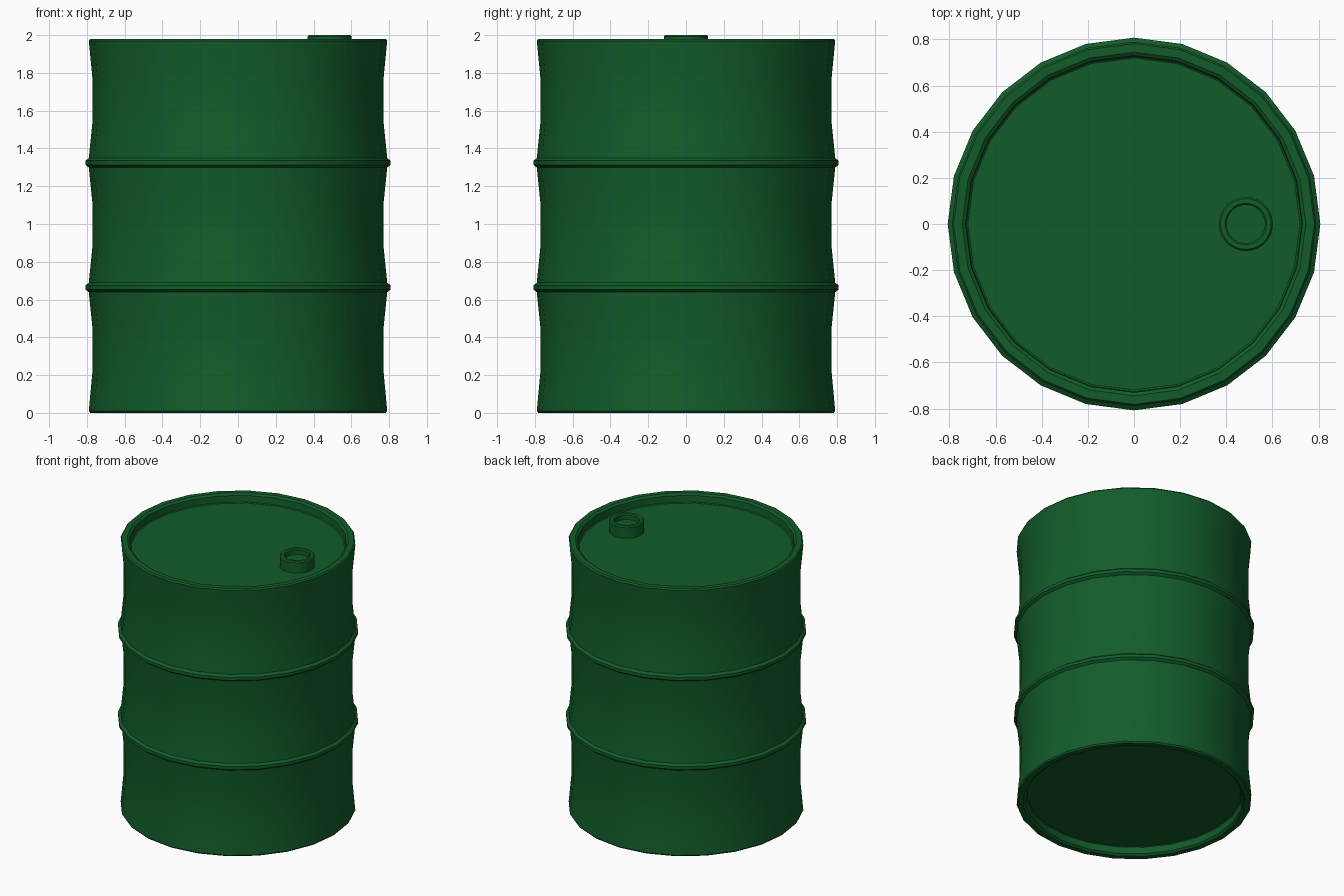
import bpy, bmesh, math

cube = bpy.data.objects.get("Cube")
if cube:
    bpy.data.objects.remove(cube, do_unlink=True)

# Single painted-steel colour
green = bpy.data.materials.new("drum green")
green.use_nodes = True
colour = (0.006, 0.108, 0.023, 1)
green.diffuse_color = colour
green.node_tree.nodes["Principled BSDF"].inputs["Base Color"].default_value = colour


def lathe(name, profile, sides, location=(0, 0, 0)):
    """Spin an (r, z) profile, listed bottom to top outside, and cap both ends."""
    bm = bmesh.new()
    rings = []
    for r, z in profile:
        angles = [2 * math.pi * i / sides for i in range(sides)]
        rings.append([bm.verts.new((r * math.cos(a), r * math.sin(a), z)) for a in angles])
    for low, high in zip(rings, rings[1:]):
        for i in range(sides):
            j = (i + 1) % sides
            bm.faces.new((low[i], low[j], high[j], high[i]))
    bm.faces.new(rings[0][::-1])
    bm.faces.new(rings[-1])
    bmesh.ops.recalc_face_normals(bm, faces=bm.faces)
    mesh = bpy.data.meshes.new(name)
    bm.to_mesh(mesh)
    bm.free()
    mesh.materials.append(green)
    obj = bpy.data.objects.new(name, mesh)
    obj.location = location
    bpy.context.collection.objects.link(obj)
    bpy.ops.object.select_all(action='DESELECT')
    obj.select_set(True)
    bpy.context.view_layer.objects.active = obj
    bpy.ops.object.shade_smooth_by_angle(angle=math.radians(30))
    return obj


HEIGHT = 1.98
RIM, WAIST, BAND = 0.79, 0.77, 0.808

# Half of a rim, from the recessed end plate out to the wall: (radius, inset)
rim = [(0.72, 0.065), (0.727, 0.06), (0.73, 0.012), (0.745, 0.0), (0.782, 0.0), (RIM, 0.01)]

# Drum body: three waisted sections separated by two rolling bands
profile = list(rim)
for section in range(3):
    base = section * HEIGHT / 3
    profile += [(WAIST, base + 0.225), (WAIST, base + 0.445)]
    if section < 2:
        z = base + HEIGHT / 3 + 0.005
        profile += [(RIM, z - 0.026), (BAND, z - 0.012), (BAND, z + 0.01), (RIM, z + 0.024)]
profile += [(r, HEIGHT - inset) for r, inset in reversed(rim)]
lathe("drum_body", profile, 24)

# Filler bung: short collar with a bevelled lip and a sunken plug
bung = [(0.117, 1.905), (0.117, 1.992), (0.11, 2.0), (0.09, 2.0), (0.083, 1.993), (0.083, 1.96)]
lathe("filler_bung", bung, 32, (0.485, 0, 0))
